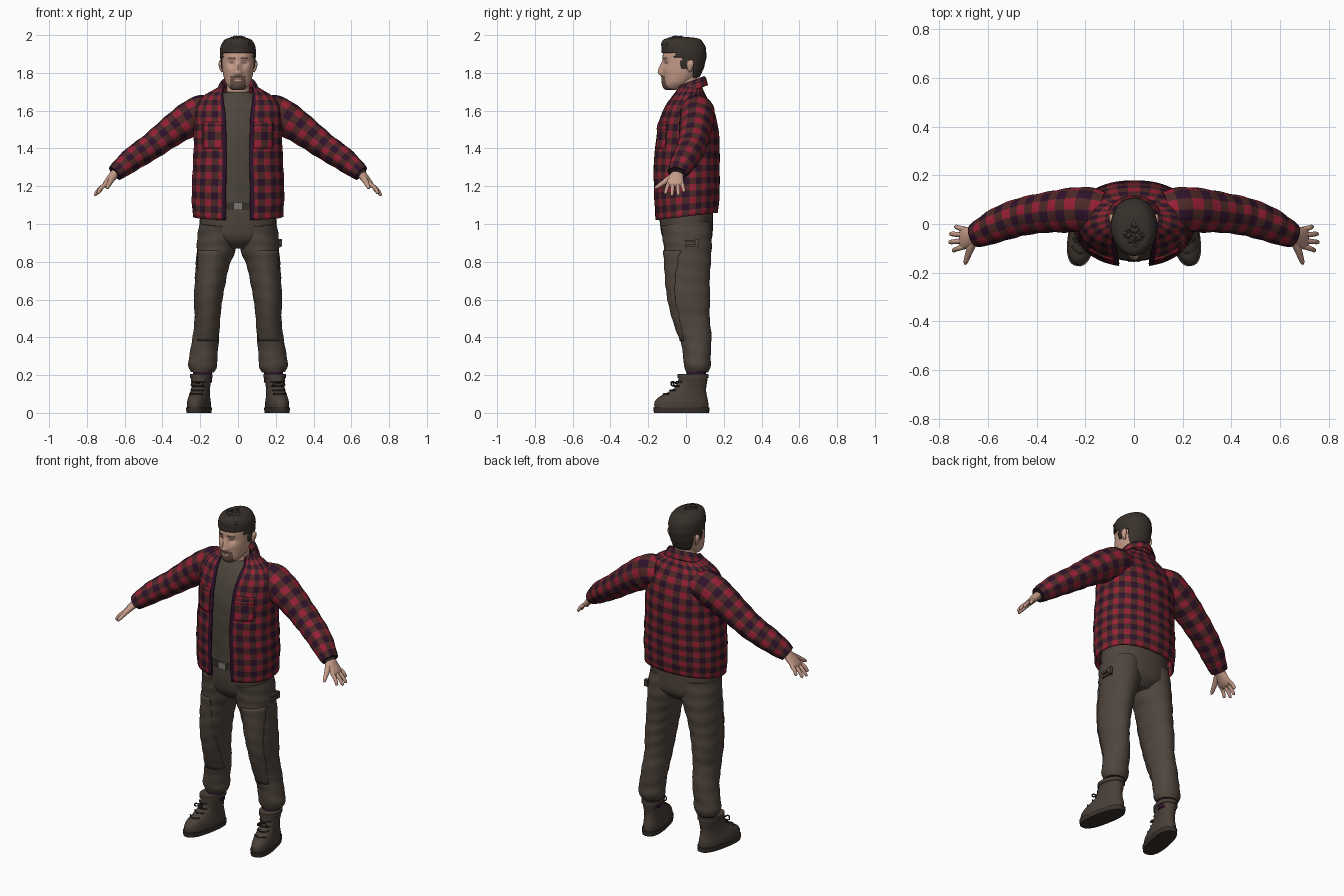
import bpy, math, random
from mathutils import Vector, Matrix
from mathutils.bvhtree import BVHTree

if "Cube" in bpy.data.objects:
    bpy.data.objects.remove(bpy.data.objects["Cube"])
random.seed(4)
parts = []


def material(name, *rgb):
    m = bpy.data.materials.new(name)
    m.use_nodes = True
    m.diffuse_color = (*rgb, 1)
    m.node_tree.nodes["Principled BSDF"].inputs["Base Color"].default_value = (*rgb, 1)
    return m


RED = material("check_red", .31, .014, .036)
MID = material("check_brown", .075, .022, .02)
PURPLE = material("check_purple", .028, .006, .024)
TROUSER = material("trouser_brown", .078, .059, .046)
TEE = material("tee_olive", .073, .06, .046)
BOOT = material("boot_brown", .066, .05, .039)
HAIR = material("dark_brown", .04, .031, .025)
SKIN = material("skin", .56, .33, .25)
BEARD = material("beard_brown", .15, .092, .07)
METAL = material("metal_grey", .2, .19, .17)
PLAID = [RED, MID, PURPLE]


def finish(name, verts, faces, mats, mirror=False, solid=0, pick=None):
    me = bpy.data.meshes.new(name)
    me.from_pydata(verts, [], faces)
    ob = bpy.data.objects.new(name, me)
    bpy.context.collection.objects.link(ob)
    for m in mats:
        me.materials.append(m)
    if pick:
        for p in me.polygons:
            p.material_index = pick(p)
    if solid:
        mod = ob.modifiers.new("thickness", "SOLIDIFY")
        mod.thickness, mod.offset = solid, -1
    if mirror:
        ob.modifiers.new("mirror", "MIRROR").use_mirror_merge = False
    parts.append(ob)
    return ob


def resample(rows, n):
    """Smooth curve through the rows, cut into n equal steps."""
    rows = [Vector(r) for r in rows]
    pts = []
    for k in range(len(rows) - 1):
        a, b, c, d = (rows[max(0, min(len(rows) - 1, k + o))] for o in (-1, 0, 1, 2))
        for s in range(20):
            t = s / 20
            pts.append(b + (c - a) * (t / 2) + (a * 2 - b * 5 + c * 4 - d) * (t * t / 2)
                       + (b * 3 - a - c * 3 + d) * (t ** 3 / 2))
    pts.append(rows[-1])
    run = [0]
    for a, b in zip(pts, pts[1:]):
        run.append(run[-1] + (b - a).length)
    out, k = [], 0
    for i in range(n + 1):
        want = run[-1] * i / n
        while k < len(run) - 2 and run[k + 1] < want:
            k += 1
        out.append(pts[k].lerp(pts[k + 1], (want - run[k]) / max(run[k + 1] - run[k], 1e-9)))
    return out


def loft(name, rows, n, seg, mats, flat=False, power=2, wave=0, shape=None,
         pick=None, keep=None, **kw):
    """Rows are x, y, z, radius, radius and, for a garment open in front, half gap."""
    rings = resample(rows, n)
    gap = len(rows[0]) > 5
    cols = seg + 1 if gap else seg
    verts = []
    for i, r in enumerate(rings):
        c, u, v = Vector(r[:3]), Vector((1, 0, 0)), Vector((0, 1, 0))
        if not flat:
            d = (Vector(rings[min(i + 1, n)][:3]) - Vector(rings[max(i - 1, 0)][:3])).normalized()
            v = (v - d * d.y).normalized()
            u = v.cross(d)
        a0 = math.asin(min(1, r[5] / r[3]) ** (power / 2)) if gap else 0
        for j in range(cols):
            a = a0 + (2 * math.pi - 2 * a0) * j / seg
            s, k = math.sin(a), math.cos(a)
            f = 1 + wave * math.sin(i * .9 + 2.5 * s + 2 * k)
            p = c + u * (r[3] * f * math.copysign(abs(s) ** (2 / power), s))
            p -= v * (r[4] * f * math.copysign(abs(k) ** (2 / power), k))
            verts.append(shape(p) if shape else p)
    faces, ids = [], []
    for i in range(n):
        for j in range(seg):
            q = [i * cols + j, i * cols + (j + 1) % cols]
            q += [q[1] + cols, q[0] + cols]
            if not keep or keep(sum((verts[t] for t in q), Vector()) / 4):
                faces.append(q)
                ids.append(pick(i, j) if pick else 0)
    if not gap and not keep:
        faces += [list(range(cols))[::-1], list(range(n * cols, (n + 1) * cols))]
        ids += [ids[0], ids[-1]]
    return finish(name, verts, faces, mats, pick=lambda p: ids[p.index], **kw)


def band(*rows):
    """Level rings given as z, half width, front y, back y, optional gap."""
    return [(0, (r[2] + r[3]) / 2, r[0], r[1], (r[3] - r[2]) / 2, *r[4:]) for r in rows]


def patch(name, target, x0, x1, z0, z1, mats, lift=.004, n=10, mirror=True, pick=None):
    """Thin plate laid over the front of another part."""
    me = target.data
    tree = BVHTree.FromPolygons([v.co for v in me.vertices], [p.vertices[:] for p in me.polygons])
    verts = []
    for i in range(n + 1):
        for j in range(n + 1):
            o = Vector((x0 + (x1 - x0) * j / n, -.5, z0 + (z1 - z0) * i / n))
            hit = tree.ray_cast(o, Vector((0, 1, 0)))[0] or Vector((o.x, 0, o.z))
            verts.append(hit - Vector((0, lift, 0)))
    faces = [(i * (n + 1) + j, i * (n + 1) + j + 1, (i + 1) * (n + 1) + j + 1, (i + 1) * (n + 1) + j)
             for i in range(n) for j in range(n)]
    return finish(name, verts, faces, mats, mirror, lift, pick)


def block(name, center, size, mat):
    s = Vector(size) / 2
    v = [Vector(center) + Vector((s.x * a, s.y * b, s.z * c)) for a in (-1, 1) for b in (-1, 1) for c in (-1, 1)]
    f = [(0, 1, 3, 2), (4, 6, 7, 5), (0, 4, 5, 1), (2, 3, 7, 6), (0, 2, 6, 4), (1, 5, 7, 3)]
    return finish(name, v, f, [mat])


# Open checked overshirt; hem rises toward the back
def hem(p):
    fade = max(0, 1 - (p.z - 1.02) / .3)
    return p + Vector((0, 0, .04 * fade * (p.y + .17) / .34))


def check(i, j, r, c):
    return i // r % 2 + j // c % 2


shirt = loft("overshirt", band(
    (1.02, .24, -.165, .17, .065), (1.15, .245, -.172, .178, .065), (1.3, .24, -.175, .178, .062),
    (1.4, .235, -.167, .178, .062), (1.5, .235, -.155, .172, .064), (1.58, .232, -.135, .155, .068),
    (1.64, .215, -.105, .128, .075), (1.68, .18, -.075, .105, .08), (1.71, .13, -.06, .092, .08),
    (1.735, .09, -.05, .08, .075)), 44, 66, PLAID, flat=True, power=2.25, wave=.006, shape=hem,
    pick=lambda i, j: 2 if j in (0, 65) else check(i, j, 2, 2), solid=.008)
loft("sleeve", [(.13, .05, 1.6, .08, .085), (.2, .06, 1.585, .095, .092), (.28, .055, 1.54, .09, .09),
                (.36, .047, 1.485, .08, .083), (.46, .03, 1.41, .07, .078), (.55, 0, 1.35, .064, .072),
                (.62, -.033, 1.295, .053, .06), (.652, -.046, 1.268, .043, .05)],
     48, 36, PLAID, wave=.018, pick=lambda i, j: check(i, j, 3, 3), mirror=True)
loft("collar", band((1.735, .08, -.055, .08, .06), (1.772, .085, -.06, .092, .068), (1.77, .092, -.07, .1, .075),
                    (1.725, .115, -.1, .112, .09)), 12, 48, PLAID, flat=True,
     shape=lambda p: p + Vector((0, 0, .4 * (p.y - .09))), pick=lambda i, j: check(i, j, 4, 3), solid=.005)
for label, z0, z1, lift in (("chest_pocket", 1.4, 1.52, .003), ("pocket_flap", 1.5, 1.54, .008)):
    patch(label, shirt, .085, .185, z0, z1, PLAID, lift, 8,
          pick=lambda p: check(p.index // 8, p.index % 8, 3, 3))

# Tee, belt and neck
loft("tee_shirt", band((1.11, .2, -.145, .14), (1.3, .2, -.152, .15), (1.45, .2, -.15, .15), (1.55, .19, -.133, .14),
                       (1.63, .16, -.102, .115), (1.67, .11, -.078, .095), (1.7, .068, -.055, .075)),
     36, 48, [TEE], flat=True, wave=.005)
loft("belt", band((1.075, .195, -.149, .145), (1.115, .195, -.149, .145)), 1, 48, [HAIR], flat=True)
block("belt_buckle", (0, -.15, 1.095), (.05, .012, .04), METAL)
loft("neck", band((1.62, .07, -.04, .07), (1.7, .061, -.048, .065), (1.82, .06, -.05, .06)), 10, 32, [SKIN], flat=True)

# Trousers
loft("trouser_seat", band((.87, .07, -.07, .09), (.92, .185, -.12, .135), (1.0, .203, -.138, .142),
                          (1.12, .193, -.143, .14)), 20, 48, [TROUSER], flat=True, power=2.2)
leg = loft("trouser_leg", [(.105, 0, 1.0, .1, .132), (.112, .008, .9, .106, .128), (.133, .01, .8, .09, .122),
                           (.147, .01, .7, .082, .116), (.158, .018, .6, .075, .11), (.162, .03, .5, .068, .096),
                           (.17, .052, .4, .07, .083), (.183, .058, .3, .074, .073), (.187, .06, .25, .077, .071),
                           (.188, .06, .215, .06, .058)], 70, 40, [TROUSER], wave=.014, mirror=True)
patch("knee_panel", leg, .105, .215, .38, .86, [TROUSER], .005, 24)
for z in (.91, .885):
    block("tool_loop", (.218, .03, z), (.02, .07, .012), TROUSER)
block("tool_loop_tab", (.222, .06, .9), (.02, .02, .04), TROUSER)
loft("sock", [(.188, .055, .16, .05, .05), (.188, .055, .25, .052, .052)], 4, 24, [PURPLE], mirror=True)

# Boots, turned outward
turn = Matrix.Translation((.202, 0, 0)) @ Matrix.Rotation(math.radians(11), 4, "Z")
boot = [loft("boot_upper", band((.025, .056, -.17, .12), (.055, .056, -.17, .12), (.08, .052, -.152, .115),
                                (.1, .049, -.115, .11), (.13, .047, -.065, .108), (.17, .051, -.042, .114),
                                (.2, .056, -.042, .118)), 24, 36, [BOOT], flat=True, power=2.2, mirror=True),
        loft("boot_sole", band((0, .057, -.172, .124), (.028, .06, -.176, .126)), 2, 36, [HAIR],
             flat=True, power=2.5, mirror=True),
        loft("boot_cuff", band((.185, .058, -.045, .121), (.207, .058, -.045, .121)), 3, 36, [BOOT],
             flat=True, power=2.2, mirror=True)]
for z, y in ((.1, -.118), (.12, -.083), (.14, -.06), (.165, -.048)):
    boot.append(loft("boot_lace", [(-.035, y + .018, z), (0, y - .004, z + .005), (.035, y + .018, z)]
                     and [(x, y - .004 + abs(x) * .6, z, .004, .004) for x in (-.035, 0, .035)],
                     8, 8, [HAIR], mirror=True))
for s in (-1, 1):
    boot.append(loft("lace_bow", [(s * x, y, z, .004, .004) for x, y, z in
                                  ((.003, -.05, .155), (.02, -.075, .165), (.032, -.07, .145), (.01, -.055, .145))],
                     12, 8, [HAIR], mirror=True))
for b in boot:
    b.data.transform(turn)

# Hands
loft("palm", [(.62, -.038, 1.295, .026, .032), (.65, -.045, 1.268, .024, .033), (.68, -.054, 1.235, .02, .042),
              (.705, -.058, 1.207, .014, .045), (.714, -.058, 1.197, .006, .038)], 16, 24, [SKIN], mirror=True)
for label, by, tip in (("little", -.022, (.735, -.01, 1.17)), ("ring", -.045, (.757, -.04, 1.153)),
                       ("middle", -.069, (.761, -.075, 1.15)), ("index", -.092, (.745, -.11, 1.16))):
    base, end = Vector((.695, by, 1.215)), Vector(tip)
    bend = base.lerp(end, .5) + Vector((.004, 0, .004))
    loft(label + "_finger", [(*base, .0115, .0115), (*bend, .0105, .0105), (*base.lerp(end, .92), .0085, .0085),
                             (*end, .003, .003)], 10, 12, [SKIN], mirror=True)
loft("thumb", [(.655, -.065, 1.255, .018, .018), (.672, -.1, 1.232, .016, .016), (.685, -.137, 1.207, .012, .012),
               (.692, -.158, 1.193, .009, .009), (.695, -.166, 1.188, .003, .003)], 14, 12, [SKIN], mirror=True)
loft("bracelet", [(.65, -.045, 1.268, .03, .04), (.657, -.047, 1.261, .03, .04)], 2, 24, [HAIR])

# Head: bumps and hollows given as x, z, spread, forward push
bumps = [(0, 1.802, .013, .022), (0, 1.825, .011, .016), (0, 1.845, .011, .01), (0, 1.735, .02, .006),
         (0, 1.768, .018, .004), (0, 1.876, .03, .003)]
for s in (-1, 1):
    bumps += [(s * .034, 1.852, .014, -.012), (s * .035, 1.878, .014, .004), (s * .045, 1.818, .018, .005),
              (s * .014, 1.797, .008, .008)]


def sculpt(p):
    if p.y < -.03:
        p = p.copy()
        p.y -= sum(h * math.exp(-((p.x - x) ** 2 + (p.z - z) ** 2) / (2 * w * w)) for x, z, w, h in bumps)
    return p


head = loft("head", band((1.71, .03, -.106, -.04), (1.722, .047, -.116, -.01), (1.75, .067, -.122, .03),
                         (1.8, .08, -.122, .07), (1.85, .085, -.121, .088), (1.9, .085, -.12, .093),
                         (1.94, .08, -.11, .088), (1.97, .055, -.08, .06), (1.983, .015, -.03, .02)),
            70, 80, [SKIN, BEARD], flat=True, power=2.15, shape=sculpt)
for p in head.data.polygons:
    c = p.center
    mouth = abs(c.x) < .02 and 1.758 < c.z < 1.77
    if c.y < -.07 and abs(c.x) < .042 and c.z < 1.784 and not mouth:
        p.material_index = 1
patch("eyebrow", head, .017, .053, 1.874, 1.881, [BEARD], .002, 8)
patch("eye", head, .023, .045, 1.85, 1.855, [BEARD], .001, 6)
patch("mouth_line", head, -.018, .018, 1.763, 1.766, [BEARD], .001, 6, False)
loft("ear", [(.083, .022, 1.805, .004, .006), (.088, .02, 1.82, .009, .013), (.092, .022, 1.845, .011, .019),
             (.092, .025, 1.86, .008, .016), (.088, .025, 1.868, .003, .006)], 12, 16, [SKIN], mirror=True)


# Hair cap trimmed along the hairline, with loose locks on top
def hairline(c):
    low = 1.905 if c.y < -.06 else 1.88 if c.y < -.025 else 1.825 if c.y < .005 else 1.865 if c.y < .04 else 1.775
    return c.z > low


loft("hair", band((1.77, .065, -.03, .068), (1.82, .085, -.1, .092), (1.88, .094, -.125, .107),
                  (1.93, .094, -.13, .105), (1.965, .08, -.128, .088), (1.982, .058, -.105, .065),
                  (1.99, .01, -.04, .01)), 44, 64, [HAIR], flat=True, wave=.006, keep=hairline, solid=.008)
for k in range(44):
    a, r = random.uniform(0, 2 * math.pi), random.uniform(.2, 1)
    x, y = .07 * r * math.cos(a), -.045 + .075 * r * math.sin(a)
    z = 1.985 - .035 * r * r
    dx, dy = random.uniform(-.016, .016), -random.uniform(.004, .016)
    loft("hair_lock", [(x - dx, y - dy, z - .004, .004, .004), (x, y, z + .004, .011, .011),
                       (x + dx, y + dy, z - .002, .005, .005)], 6, 8, [HAIR])

# Smooth shading with sharp edges kept
bpy.ops.object.select_all(action="DESELECT")
for ob in parts:
    ob.select_set(True)
bpy.context.view_layer.objects.active = parts[0]
bpy.ops.object.shade_smooth_by_angle(angle=math.radians(50))
